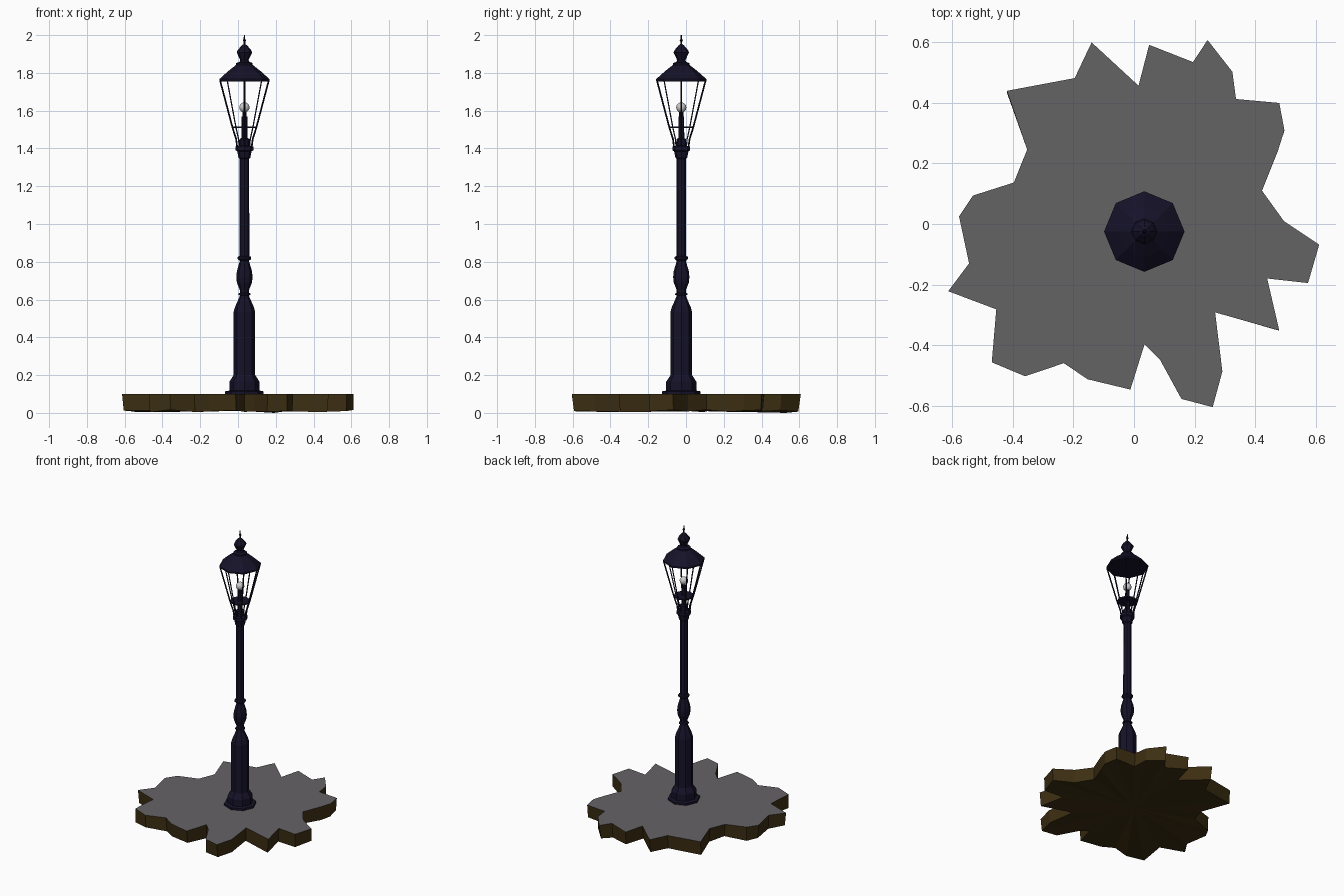
import bpy, bmesh, random
from math import cos, sin, pi
from mathutils import Vector, Matrix

if "Cube" in bpy.data.objects:
    bpy.data.objects.remove(bpy.data.objects["Cube"])

random.seed(4)
CX, CY = 0.034, -0.025   # lamp axis


def material(name, rgb):
    m = bpy.data.materials.new(name)
    m.diffuse_color = (*rgb, 1)
    m.use_nodes = True
    m.node_tree.nodes["Principled BSDF"].inputs["Base Color"].default_value = m.diffuse_color
    return m


IRON = material("dark_iron", (0.008, 0.006, 0.022))
SOIL = material("soil", (0.045, 0.027, 0.006))
PAVING = material("paving", (0.13, 0.125, 0.13))


def finish(name, bm, *mats):
    bmesh.ops.recalc_face_normals(bm, faces=bm.faces)
    me = bpy.data.meshes.new(name)
    bm.to_mesh(me)
    bm.free()
    for m in mats:
        me.materials.append(m)
    ob = bpy.data.objects.new(name, me)
    bpy.context.collection.objects.link(ob)
    return ob


def lathe(name, profile, sides=8):
    """Faceted turned part from (radius, z) pairs, capped at both ends."""
    bm = bmesh.new()
    rings = [[bm.verts.new((CX + r * cos(2 * pi * i / sides),
                            CY + r * sin(2 * pi * i / sides), z))
              for i in range(sides)] for r, z in profile]
    for a, b in zip(rings, rings[1:]):
        for i in range(sides):
            j = (i + 1) % sides
            bm.faces.new((a[i], a[j], b[j], b[i]))
    bm.faces.new(rings[0])
    bm.faces.new(rings[-1])
    return finish(name, bm, IRON)


def bar(bm, p, q, r):
    """Thin square bar between two points."""
    p, q = Vector(p), Vector(q)
    rot = (q - p).to_track_quat('Z', 'Y').to_matrix().to_4x4()
    bmesh.ops.create_cone(bm, cap_ends=True, segments=4, radius1=r, radius2=r,
                          depth=(q - p).length,
                          matrix=Matrix.Translation((p + q) / 2) @ rot)


# Ragged ground slab: paved top, soil sides with a roughened lower edge
outline = [(-.14, .60), (.015, .457), (.05, .592), (.195, .535), (.243, .608),
           (.325, .503), (.337, .413), (.48, .40), (.497, .31), (.475, .24),
           (.423, .11), (.495, .01), (.612, -.068), (.575, -.195), (.44, -.18),
           (.48, -.352), (.268, -.292), (.292, -.487), (.26, -.605),
           (.157, -.578), (.085, -.447), (.035, -.397), (-.012, -.547),
           (-.153, -.513), (-.232, -.46), (-.36, -.503), (-.47, -.457),
           (-.455, -.282), (-.614, -.222), (-.545, -.13), (-.578, .025),
           (-.532, .094), (-.397, .137), (-.353, .246), (-.42, .44),
           (-.196, .482)]
bm = bmesh.new()
top = [bm.verts.new((x, y, 0.10)) for x, y in outline]
low = [bm.verts.new((x * random.uniform(.975, 1.0), y * random.uniform(.975, 1.0),
                     random.uniform(.004, .017))) for x, y in outline]
low[3].co.z = 0
hub = bm.verts.new((0, 0, 0.012))
paved = bm.faces.new(top)
for i in range(len(top)):
    j = (i + 1) % len(top)
    bm.faces.new((top[i], top[j], low[j], low[i]))
    bm.faces.new((low[i], low[j], hub))
paved.material_index = 1
finish("ground_slab", bm, SOIL, PAVING)

# Post: plinth, pedestal, baluster bulb, shaft, capital
lathe("post", [(.102, .098), (.102, .114), (.080, .118), (.080, .165), (.057, .20),
               (.057, .535), (.050, .56), (.028, .61), (.024, .622), (.032, .625),
               (.032, .632), (.024, .636), (.024, .65), (.040, .69), (.043, .72),
               (.040, .75), (.024, .805), (.036, .815), (.036, .826), (.026, .83),
               (.025, 1.345), (.031, 1.35), (.038, 1.385), (.047, 1.39),
               (.047, 1.41), (.026, 1.415), (.026, 1.45), (.016, 1.455),
               (.015, 1.57)])

# Lantern floor plate, roof and finial
lathe("lantern_floor", [(.064, 1.507), (.066, 1.516)])
lathe("lantern_roof", [(.128, 1.755), (.133, 1.757), (.133, 1.767), (.085, 1.81),
                       (.044, 1.842), (.044, 1.852), (.026, 1.858), (.022, 1.868),
                       (.041, 1.908), (.036, 1.92), (.015, 1.945), (.005, 1.952),
                       (.005, 1.966), (.009, 1.972), (.004, 1.98), (.003, 2.0)])

# Eight slanted glazing bars, with feet curving into the capital
bm = bmesh.new()
for k in range(8):
    c, s = cos(k * pi / 4), sin(k * pi / 4)
    pts = [(CX + r * c, CY + r * s, z)
           for r, z in ((.128, 1.757), (.063, 1.51), (.044, 1.45), (.038, 1.405))]
    for a, b in zip(pts, pts[1:]):
        bar(bm, a, b, .0045)
finish("lantern_bars", bm, IRON)

# Light bulb
bm = bmesh.new()
bmesh.ops.create_uvsphere(bm, u_segments=12, v_segments=8, radius=.027,
                          matrix=Matrix.Translation((CX, CY, 1.617)))
bulb = finish("light_bulb", bm)
bulb.data.shade_smooth()

# Bulb socket joining the bulb to the post
lathe("bulb_socket", [(.011, 1.565), (.011, 1.597)])
